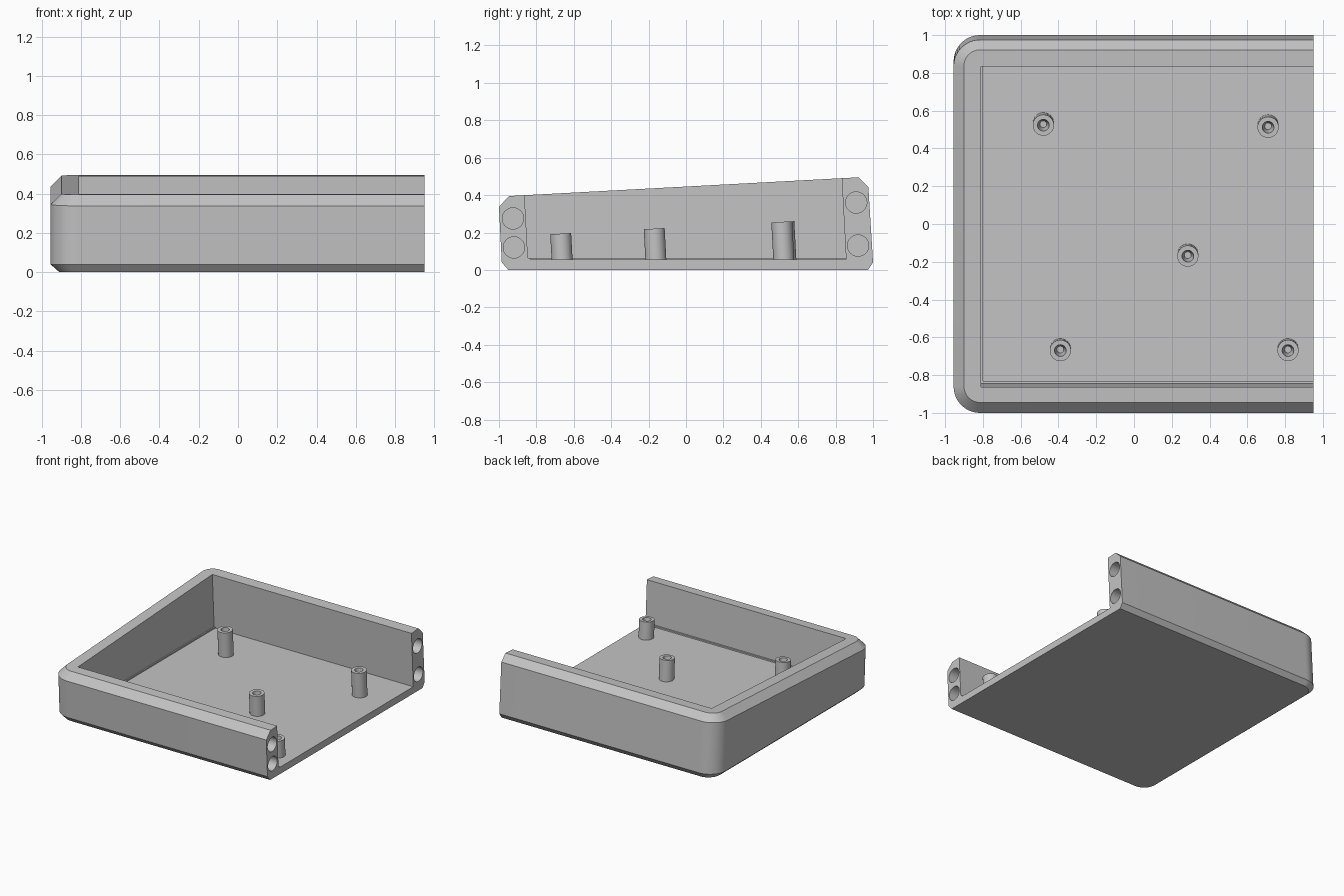
import bpy, bmesh
from math import sin, cos, pi
from mathutils import Matrix

if "Cube" in bpy.data.objects:
    bpy.data.objects.remove(bpy.data.objects["Cube"], do_unlink=True)

TILT = 0.0536      # slope of the rim; walls lean by the same amount
END = 0.95         # open end of the tray
FLOOR = 0.055

grey = bpy.data.materials.new("plain grey")
grey.diffuse_color = (0.55, 0.55, 0.55, 1)
grey.use_nodes = True
grey.node_tree.nodes["Principled BSDF"].inputs["Base Color"].default_value = (0.55, 0.55, 0.55, 1)


def finish(name, bm):
    bmesh.ops.recalc_face_normals(bm, faces=bm.faces)
    mesh = bpy.data.meshes.new(name)
    bm.to_mesh(mesh)
    bm.free()
    mesh.materials.append(grey)
    obj = bpy.data.objects.new(name, mesh)
    bpy.context.collection.objects.link(obj)
    return obj


def loft(name, rings):
    """Join closed rings of equal length and cap both ends."""
    bm = bmesh.new()
    loops = [[bm.verts.new(p) for p in ring] for ring in rings]
    for a, b in zip(loops, loops[1:]):
        for i in range(len(a)):
            j = (i + 1) % len(a)
            bm.faces.new((a[i], a[j], b[j], b[i]))
    bm.faces.new(loops[0])
    bm.faces.new(loops[-1])
    return finish(name, bm)


def select_only(obj):
    bpy.ops.object.select_all(action='DESELECT')
    obj.select_set(True)
    bpy.context.view_layer.objects.active = obj


def cut(obj, cutter):
    mod = obj.modifiers.new("cut", 'BOOLEAN')
    mod.operation, mod.solver, mod.object = 'DIFFERENCE', 'EXACT', cutter
    select_only(obj)
    bpy.ops.object.modifier_apply(modifier=mod.name)
    bpy.data.objects.remove(cutter, do_unlink=True)


def smooth(obj):
    select_only(obj)
    bpy.ops.object.shade_smooth_by_angle(angle=pi / 7)


def outline(x0, y0, y1, r, z, slope=0, steps=12):
    """Rectangle with rounded left corners, lying on a sloping plane."""
    pts = [(END, y0)]
    for i in range(steps + 1):
        a = pi / 2 * i / steps
        pts.append((x0 + r - r * sin(a), y0 + r - r * cos(a)))
    pts += [(x, y0 + y1 - y) for x, y in reversed(pts)]
    return [(x, y, z + slope * y) for x, y in pts]


def leaning_box(name, x0, y0, y1, z0, z1):
    """Box whose front and back sides lean with the walls."""
    return loft(name, [[(x, y - TILT * z, z) for x, y in
                        ((x0, y0), (1.2, y0), (1.2, y1), (x0, y1))] for z in (z0, z1)])


# Outer body: bottom bevel, leaning walls, rim bevel
tray = loft("tray_body", [
    outline(-0.91, -0.95, 0.973, 0.1, 0),
    outline(-0.955, -0.985, 1.0, 0.14, 0.04),
    outline(-0.955, -1.0, 0.975, 0.14, 0.3915, TILT),
    outline(-0.90, -0.945, 0.922, 0.085, 0.4457, TILT),
])

# Cavity with a thin ledge around the floor
cut(tray, leaning_box("cavity_cutter", -0.81, -0.842, 0.859, 0.065, 0.7))
cut(tray, leaning_box("floor_cutter", -0.80, -0.829, 0.859, FLOOR, 0.3))

# Round sockets in the open wall ends
for y, z in ((-0.925, 0.275), (-0.92, 0.12), (0.91, 0.36), (0.92, 0.13)):
    bm = bmesh.new()
    bmesh.ops.create_cone(bm, cap_ends=True, segments=32, radius1=0.057, radius2=0.057, depth=0.2,
                          matrix=Matrix.Translation((END, y, z)) @ Matrix.Rotation(pi / 2, 4, 'Y'))
    cut(tray, finish("socket_cutter", bm))
smooth(tray)


# Leaning screw posts with tapered bores
def post_ring(cx, cy, r, drop, on_floor=False, n=32):
    pts = []
    for i in range(n):
        x, y = cx + r * cos(2 * pi * i / n), cy + r * sin(2 * pi * i / n)
        z = FLOOR - 0.01 if on_floor else 0.2295 + TILT * y - drop
        pts.append((x, y - TILT * (z - 0.2295 - TILT * cy), z))
    return pts


posts = {"back_right": (-0.48, 0.523), "back_left": (0.71, 0.512), "middle": (0.285, -0.17),
         "front_right": (-0.39, -0.67), "front_left": (0.815, -0.67)}
for place, (x, y) in posts.items():
    smooth(loft(place + "_post", [
        post_ring(x, y, 0.056, 0, on_floor=True),
        post_ring(x, y, 0.056, 0),
        post_ring(x, y, 0.031, 0),
        post_ring(x, y, 0.018, 0.1),
    ]))
